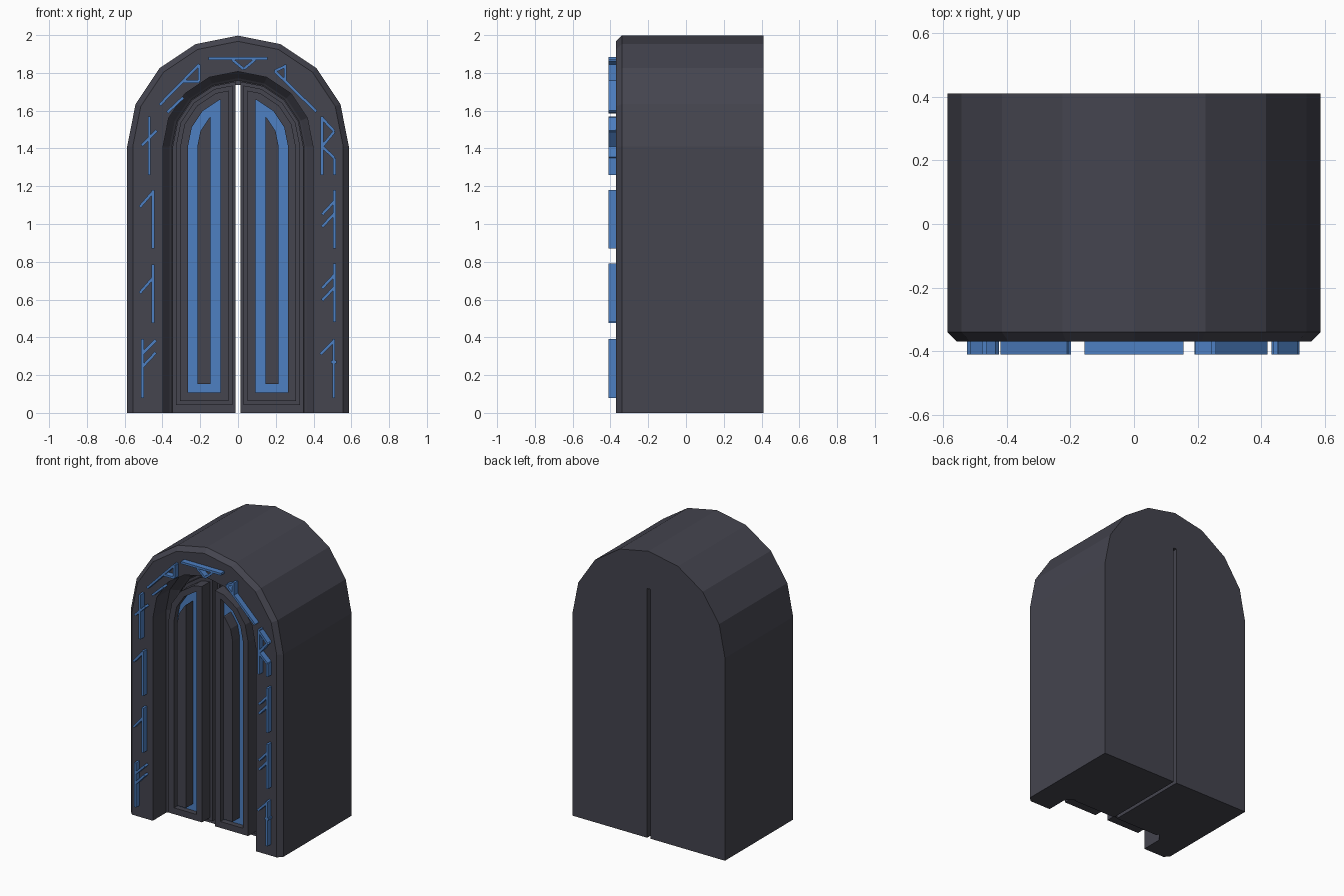
import bpy, bmesh, math
from mathutils import Vector

if "Cube" in bpy.data.objects:
    bpy.data.objects.remove(bpy.data.objects["Cube"])

ZC = 1.41  # height where the arch starts


def material(name, col):
    m = bpy.data.materials.new(name)
    m.diffuse_color = (*col, 1)
    m.use_nodes = True
    m.node_tree.nodes["Principled BSDF"].inputs["Base Color"].default_value = m.diffuse_color
    return m


STONE = material("dark_stone", (0.058, 0.058, 0.077))
BLUE = material("glowing_blue", (0.075, 0.215, 0.54))


def finish(name, bm, mat, weld=True):
    if weld:
        bmesh.ops.remove_doubles(bm, verts=bm.verts, dist=1e-5)
    bmesh.ops.recalc_face_normals(bm, faces=bm.faces)
    me = bpy.data.meshes.new(name)
    bm.to_mesh(me)
    bm.free()
    me.materials.append(mat)
    ob = bpy.data.objects.new(name, me)
    bpy.context.collection.objects.link(ob)
    return ob


def arc(r, n=8, a1=180):
    return [(r * math.cos(math.radians(a1 * i / n)),
             ZC + r * math.sin(math.radians(a1 * i / n))) for i in range(n + 1)]


def half_arch(r, x0, zb):
    """Seven point door outline: quarter arch cut off at x = x0."""
    q = arc(r, 4, 90)
    top = None
    for (xa, za), (xb, zb2) in zip(q, q[1:]):
        if xb <= x0 <= xa:
            top = (x0, za + (zb2 - za) * (xa - x0) / (xa - xb))
    body = [p if p[0] > x0 else top for p in q[:4]]
    return [(x0, zb), (r, zb)] + body + [top]


def loft(bm, loops, closed):
    for a, b in zip(loops, loops[1:]):
        n = len(a)
        for i in range(n if closed else n - 1):
            j = (i + 1) % n
            bm.faces.new((a[i], a[j], b[j], b[i]))


# Stone gateway: arch rings from the back, round the front rim, into the recess
bm = bmesh.new()
loops = []
for r, y in [(.587, .41), (.587, -.34), (.557, -.37), (.397, -.37),
             (.397, -.225), (.362, -.18), (.35, -.17)]:
    pts = [(r, 0)] + arc(r) + [(-r, 0)]
    loops.append([bm.verts.new((x, y, z)) for x, z in pts])
loft(bm, loops, False)
bm.faces.new(loops[0])
bm.faces.new(loops[-1])
bm.faces.new([l[0] for l in loops] + [l[-1] for l in reversed(loops)])
gate = finish("stone_gateway", bm, STONE)

# Slit between the doors, cut right through
bm = bmesh.new()
bmesh.ops.create_cube(bm, size=1)
for v in bm.verts:
    v.co = Vector((v.co.x * .024, v.co.y * 2, v.co.z * 1.835 + .8175))
cutter = finish("slit_cutter", bm, STONE)
cutter.hide_render = True
mod = gate.modifiers.new("slit", 'BOOLEAN')
mod.operation = 'DIFFERENCE'
mod.solver = 'EXACT'
mod.object = cutter
bpy.context.view_layer.objects.active = gate
gate.select_set(True)
bpy.ops.object.modifier_apply(modifier="slit")
bpy.data.objects.remove(cutter)


def door_part(name, side, rings, mat, cap):
    bm = bmesh.new()
    ls = [[bm.verts.new((side * x, y, z)) for x, z in half_arch(r, x0, zb)]
          for r, x0, zb, y in rings]
    if cap:
        # drop repeated points where the arch is cut short
        ls = [[v for i, v in enumerate(l) if i == 0 or (v.co - l[i - 1].co).length > 1e-5]
              for l in ls]
        bm.faces.new(ls[-1])
    loft(bm, ls, True)
    finish(name, bm, mat)


# Doors: frame stepping forward, blue channel floor, tall centre bar
for side, tag in ((-1, "left"), (1, "right")):
    steps = [(.346, .012, 0, -.165), (.346, .012, 0, -.185),
             (.329, .03, .043, -.185), (.329, .03, .043, -.235),
             (.306, .05, .064, -.235), (.306, .05, .064, -.325),
             (.265, .093, .108, -.325), (.265, .093, .108, -.165)]
    door_part(tag + "_door_frame", side, steps, STONE, False)
    door_part(tag + "_door_channel", side,
              [(.266, .092, .107, -.28), (.266, .092, .107, -.288)], BLUE, True)
    door_part(tag + "_door_bar", side,
              [(.215, .145, .154, -.28), (.215, .145, .154, -.366)], STONE, True)


# Angular raised marks round the frame, one box per stroke
def marks(name, strokes, w=.015):
    bm = bmesh.new()
    for x1, z1, x2, z2 in strokes:
        a, b = Vector((x1, 0, z1)), Vector((x2, 0, z2))
        d = (b - a).normalized()
        n = Vector((-d.z, 0, d.x)) * w / 2
        quad = (a - n, b - n, b + n, a + n)
        ls = [[bm.verts.new((p.x, y, p.z)) for p in quad] for y in (-.365, -.41)]
        loft(bm, ls, True)
        bm.faces.new(ls[0])
        bm.faces.new(ls[1])
    finish(name, bm, BLUE, weld=False)


def post(x, z, *branches):
    """Upright stroke with extra strokes given relative to its foot."""
    return [(x, z, x, z + .31)] + [(x + a, z + b, x + c, z + d) for a, b, c, d in branches]


marks("left_marks",
      post(-.505, .08, (0, .235, .07, .305), (0, .165, .07, .24))
      + post(-.45, .475, (-.07, .16, 0, .24))
      + post(-.45, .87, (-.07, .22, 0, .3))
      + post(-.47, 1.26, (-.04, .155, .04, .235)))
marks("right_marks",
      post(.507, .08, (-.07, .23, 0, .3), (-.014, .19, .014, .19))
      + post(.51, .48, (-.065, .18, 0, .25), (-.065, .115, 0, .185))
      + post(.51, .87, (-.065, .18, 0, .25), (-.065, .115, 0, .185))
      + post(.445, 1.26, (0, .3, .065, .23), (.065, .23, 0, .15),
             (0, .15, .065, .09), (.065, .09, .065, 0)))
marks("arch_marks", [
    (-.415, 1.63, -.205, 1.845), (-.205, 1.845, -.205, 1.755), (-.205, 1.755, -.29, 1.755),
    (-.375, 1.59, -.29, 1.67),
    (-.155, 1.877, .155, 1.877), (-.03, 1.87, .03, 1.82), (.03, 1.82, .09, 1.87),
    (.195, 1.81, .415, 1.595), (.25, 1.845, .25, 1.76), (.195, 1.81, .25, 1.835)])
